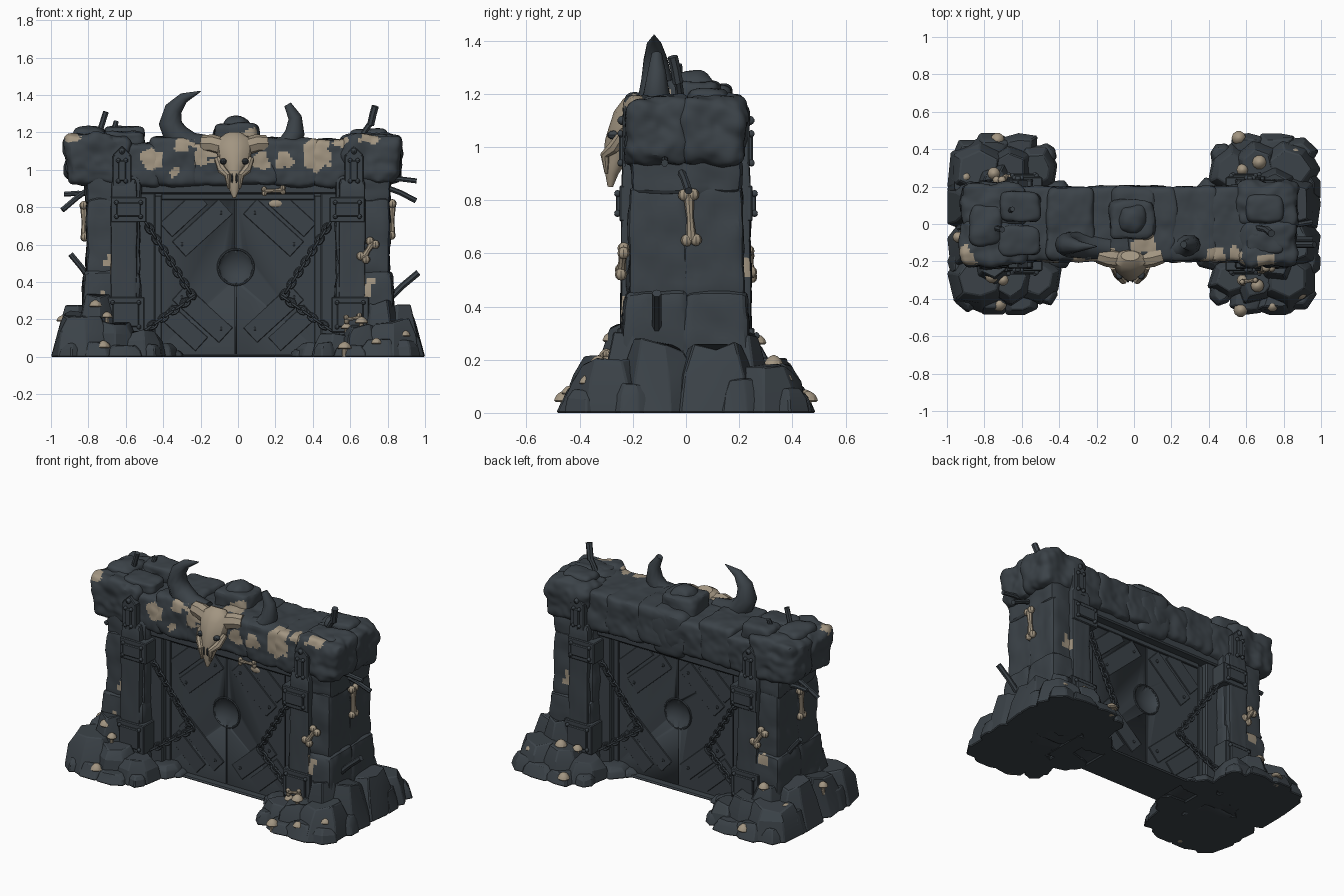
import bpy, bmesh, math, random
from mathutils import Vector as V, Matrix, noise

if "Cube" in bpy.data.objects:
    bpy.data.objects.remove(bpy.data.objects["Cube"])

random.seed(4)
R = random.uniform


def material(name, col):
    m = bpy.data.materials.new(name)
    m.diffuse_color = (*col, 1)
    m.use_nodes = True
    m.node_tree.nodes["Principled BSDF"].inputs["Base Color"].default_value = m.diffuse_color
    return m


SLATE = material("dark_slate", (0.044, 0.055, 0.065))
BONE = material("pale_bone", (0.36, 0.30, 0.22))


def finish(bm, name, mat=SLATE, bevel=0, angle=32):
    bmesh.ops.recalc_face_normals(bm, faces=bm.faces)
    if bevel:
        es = [e for e in bm.edges if e.calc_face_angle(0) > 0.5]
        bmesh.ops.bevel(bm, geom=es, offset=bevel, segments=1, affect='EDGES')
    me = bpy.data.meshes.new(name)
    bm.to_mesh(me)
    bm.free()
    me.materials.append(mat)
    me.materials.append(BONE)
    me.shade_smooth()
    me.set_sharp_from_angle(angle=math.radians(angle))
    ob = bpy.data.objects.new(name, me)
    bpy.context.collection.objects.link(ob)
    return ob


def tube(bm, pts, radii, n=8, closed=False, ref=V((0, 1, 0))):
    """Sweep an ellipse along points; radii are numbers or (a, b) pairs."""
    pts, rings, m = [V(p) for p in pts], [], len(pts)
    for i, p in enumerate(pts):
        a, b = (pts[i - 1], pts[(i + 1) % m]) if closed else (pts[max(i - 1, 0)], pts[min(i + 1, m - 1)])
        d = (b - a).normalized()
        u = d.cross(ref).normalized()
        w = d.cross(u)
        r = radii[i] if isinstance(radii, list) else radii
        ra, rb = r if isinstance(r, tuple) else (r, r)
        rings.append([bm.verts.new(p + u * ra * math.cos(t) + w * rb * math.sin(t))
                      for t in (2 * math.pi * k / n for k in range(n))])
    for i in range(m if closed else m - 1):
        A, B = rings[i], rings[(i + 1) % m]
        for k in range(n):
            bm.faces.new((A[k], A[(k + 1) % n], B[(k + 1) % n], B[k]))
    if not closed:
        bm.faces.new(rings[0])
        bm.faces.new(rings[-1])


def box(bm, lo, hi, rot=0):
    """Box between corners, turned about y."""
    lo, hi = V(lo), V(hi)
    for v in bmesh.ops.create_cube(bm, size=1)['verts']:
        q = V(v.co[i] * abs((hi - lo)[i]) for i in range(3))
        v.co = Matrix.Rotation(rot, 3, 'Y') @ q + (lo + hi) / 2


def ball(bm, c, s, seg=8):
    bmesh.ops.create_uvsphere(bm, u_segments=seg, v_segments=6, radius=1,
                              matrix=Matrix.Translation(c) @ Matrix.Diagonal((*s, 1)))


# worn pale patches: centre and radius
SPOTS = [(-.46, -.2, 1.07, .06), (-.29, -.18, 1.13, .05), (-.17, -.18, 1.13, .09), (.43, -.19, 1.09, .085),
         (.25, -.2, 1.05, .05), (.55, -.18, 1.15, .05), (-.89, -.17, 1.15, .055), (.12, -.2, 1.05, .05),
         (.05, -.1, 1.17, .06), (-.33, -.21, 1.0, .03), (-.68, -.22, .5, .035), (.7, -.22, .38, .04),
         (.7, .22, .55, .04), (-.7, .22, .4, .05), (-.75, -.24, .3, .04), (.7, -.2, 1.17, .05)]


def stone(name, lo, hi, n=12, k=8, amp=.012, taper=1.0, xtaper=1.0):
    """Rounded, weathered block with pale worn patches."""
    lo, hi = (V(map(f, lo, hi)) for f in (min, max))
    c, h, off = (lo + hi) / 2, (hi - lo) / 2, V((R(0, 9), R(0, 9), R(0, 9)))
    bm = bmesh.new()
    bmesh.ops.create_cube(bm, size=2)
    bmesh.ops.subdivide_edges(bm, edges=bm.edges[:], cuts=n, use_grid_fill=True)
    for v in bm.verts:
        p = v.co.copy()
        p /= sum(abs(x) ** k for x in p) ** (1 / k)
        t = (p.z + 1) / 2
        q = c + V((p.x * h.x * (1 + (xtaper - 1) * (1 - t)), p.y * h.y * (1 + (taper - 1) * t), p.z * h.z))
        q += p.normalized() * amp * (noise.noise(q * 9 + off) * 1.2 + noise.noise(q * 23 + off) * .5)
        v.co = (q.x, q.y, max(q.z, 0))
    for f in bm.faces:
        m = f.calc_center_median()
        for s in SPOTS:
            if (m - V(s[:3])).length < s[3] * (.95 + .7 * noise.noise(m * 14) + .3 * noise.noise(m * 40)):
                f.material_index = 1
    return finish(bm, name, angle=24)


# lintel stones and blocky ends
xs = [-.64, -.44, -.24, 0, .2, .42, .64]
for i in range(6):
    stone("lintel_stone", (xs[i] - .03, -.2, .91 + R(-.01, .015)), (xs[i + 1] + .03, .2, 1.16 + R(-.02, .02)), k=9, n=22)
for sy in (-1, 1):
    stone("lintel_end", (-.93, -sy * .02, .92), (-.57, sy * .225, 1.195), k=6, n=20, amp=.02, xtaper=.9)
    stone("lintel_end", (.55, -sy * .02, .93), (.88, sy * .225, 1.19), k=6, n=20, amp=.02, xtaper=.9)
    stone("capital_slab", (-.72, sy * .01, 1.12), (-.5, sy * .17, 1.22 + sy * .015), k=5)
    stone("capital_slab", (.6, sy * .01, 1.1), (.8, sy * .16, 1.205 + sy * .015), k=5)
stone("capital_slab", (-.88, -.12, 1.1), (-.7, .1, 1.225), k=4)
stone("crown_stone", (-.13, -.08, 1.08), (.11, .13, 1.25), k=6)
stone("crown_stone", (-.09, -.06, 1.12), (.07, .11, 1.29), k=2.5, n=8)
stone("back_keystone", (-.13, .0, .88), (.12, .205, 1.18), k=5)

# pillars: stacked outer stones, and inner posts with jambs
bm = bmesh.new()
for sx in (-1, 1):
    for sy in (-1, 1):
        stone("pillar_stone", (sx * .52, -sy * .02, 0), (sx * .83, sy * .245, .46), taper=.93, k=12)
        stone("pillar_stone", (sx * .52, -sy * .02, .42), (sx * .81, sy * .218, .85), taper=.95, k=14)
        stone("pillar_stone", (sx * .52, -sy * .02, .82), (sx * .815, sy * .205, .97), k=12, n=8)
        stone("pillar_post", (sx * .54, sy * .08, 0), (sx * .68, sy * .25, .95), taper=.9, k=16, amp=.006)
    box(bm, (sx * .44, -.15, 0), (sx * .56, .15, .93))
box(bm, (-.54, -.165, .87), (.54, .165, .95))
box(bm, (-.3, -.15, 0), (.3, .15, .015))
finish(bm, "door_frame", bevel=.008)

# double door with a hollow bowl in the middle of each face
bm = bmesh.new()
box(bm, (-.46, -.1, .01), (.46, .1, .89))
door = finish(bm, "door", angle=5)
bm = bmesh.new()
for sy in (-1, 1):
    ball(bm, (-.012, sy * .125, .48), (.1, .06, .1), 24)
    box(bm, (-.016, sy * .09, 0), (-.008, sy * .13, .9))
cut = finish(bm, "bowl_and_seam_cutter")
cut.hide_render = cut.hide_viewport = True
mod = door.modifiers.new("bowl", 'BOOLEAN')
mod.operation, mod.object, mod.use_self = 'DIFFERENCE', cut, True

# boards, border strips, studs and rim on the door faces
bm, rim = bmesh.new(), bmesh.new()
for sy in (-1, 1):
    y0, y1 = sy * .095, sy * .112
    for sx in (-1, 1):
        box(bm, (sx * .41, y0, .02), (sx * .45, y1, .86))
        for z, a in ((.69, 1), (.23, -1)):
            for o, w, l in ((.19, .055, .17), (.29, .05, .13)):
                zz = z + a * (o - .19) * .75
                box(bm, (sx * o - l, y0, zz - w), (sx * o + l, y1 - sy * .006, zz + w), rot=sx * a * .74)
            for o in (.09, .3):
                ball(rim, (sx * o, sy * .108, z + a * (.19 - o) * .8), (.01, .008, .01), 6)
    box(bm, (-.41, y0, .84), (.41, y1, .87))
    ring = [(-.012 + .095 * math.cos(t), sy * .101, .48 + .095 * math.sin(t)) for t in (i * math.pi / 14 for i in range(28))]
    tube(rim, ring, .006, 6, True)
finish(bm, "door_boards", bevel=.003, angle=10)
finish(rim, "door_rim_and_studs")

# iron brackets, straps and bolts; chains between them
bm, chain = bmesh.new(), bmesh.new()
for sx in (-1, 1):
    for sy in (-1, 1):
        for x0, x1, z0, z1, y in ((.49, .68, .72, .855, .25), (.5, .7, .13, .32, .257), (.57, .67, .91, 1.08, .238)):
            box(bm, (sx * x0, sy * .12, z0), (sx * x1, sy * y, z1))
            m = .03
            box(bm, (sx * (x0 + m), sy * .2, z0 + m), (sx * (x1 - m), sy * (y + .014), z1 - m))
            for bx in (x0 + .03, x1 - .03):
                for bz in (z0 + .03, z1 - .03):
                    ball(bm, (sx * bx, sy * (y + .008), bz), (.014, .016, .014), 6)
        box(bm, (sx * .62 - .035, sy * .12, 1.045), (sx * .62 + .035, sy * .238, 1.115), rot=.785)
        ball(bm, (sx * .62, sy * .24, 1.1), (.018, .022, .018), 6)
        P = [V((sx * x, sy * y, z)) for x, y, z in ((.5, .18, .73), (.24, .125, .32), (.5, .18, .14))]
        for a, b in zip(P, P[1:]):
            cnt, d = round((b - a).length / .036), (b - a).normalized()
            side = d.cross(V((0, 1, 0))).normalized()
            for i in range(cnt):
                c, (s, ref) = a.lerp(b, (i + .5) / cnt), ((side, d.cross(side)) if i % 2 else (d.cross(side), side))
                loop = [c + d * .028 * math.cos(t) + s * .018 * math.sin(t) for t in (k * math.pi / 5 for k in range(10))]
                tube(chain, loop, .0075, 5, True, ref)
finish(bm, "iron_brackets", bevel=.005)
finish(chain, "chains")

# rock piles at the feet, kept inside a sloping outline
ROCKS = [(.87, .11, .15, .25), (.83, .29, .16, .19), (.66, .3, .13, .19), (.52, .29, .12, .13), (.61, .41, .1, .07),
         (.76, .42, .1, .09), (.47, .37, .06, .07), (.75, .2, .12, .29), (.93, .2, .08, .13), (.42, .14, .1, .07),
         (.35, .12, .07, .04), (.66, .2, .12, .1), (.88, .37, .09, .08)]
bm = bmesh.new()
for sx in (-1, 1):
    for sy in (-1, 1):
        for x, y, r, h in ROCKS:
            n, a0, h = random.choice((6, 7)), R(0, 6), h * R(.88, 1.12)
            jit = [R(.88, 1.15) for _ in range(n)]
            rings = []
            for z, s in ((0, 1.08), (h * .6, .95), (h, .66)):
                ring = []
                for k in range(n):
                    t = a0 + 2 * math.pi * k / n
                    q = r * s * jit[k]
                    px, py = sx * x + q * math.cos(t), sy * y + q * math.sin(t)
                    lx, ly = 1 - .3 * z, .488 - .5 * z
                    ring.append(bm.verts.new((max(-lx, min(lx, px)), max(-ly, min(ly, py)),
                                              z and z + R(-.12, .1) * h)))
                rings.append(ring)
            for A, B in zip(rings, rings[1:]):
                for k in range(n):
                    bm.faces.new((A[k], A[(k + 1) % n], B[(k + 1) % n], B[k]))
            bm.faces.new(rings[0])
            bm.faces.new(rings[2])
finish(bm, "rock_piles", bevel=.006, angle=20)

# horned skull on the lintel
bm = bmesh.new()
SK = [(1.19, -.17, .05, .03), (1.16, -.185, .09, .055), (1.11, -.205, .095, .07), (1.05, -.225, .085, .07),
      (1.0, -.25, .055, .06), (.94, -.27, .042, .038), (.9, -.28, .03, .025), (.85, -.285, .008, .01)]
tube(bm, [(-.02, y, z) for z, y, *_ in SK], [(a, b) for *_, a, b in SK], 12)
for s in (-1, 1):
    tube(bm, [(-.02 + s * x, y, z) for x, y, z in ((.05, -.19, 1.12), (.12, -.18, 1.14), (.17, -.165, 1.14))], [.05, .05, .045])
    tube(bm, [(-.02 + s * x, y, z) for x, y, z in ((.09, -.23, 1.06), (.065, -.27, 1.0), (.035, -.305, .97), (.03, -.3, .9))],
         [.018, .025, .018, .006])
finish(bm, "skull", BONE, angle=30)
bm = bmesh.new()
for s in (-1, 1):
    ball(bm, (-.02 + s * .058, -.272, 1.045), (.02, .025, .017), 10)
    ball(bm, (-.02 + s * .012, -.3, .955), (.006, .013, .028), 8)
finish(bm, "skull_hollows")
bm = bmesh.new()
tube(bm, [(-.13, -.13, 1.12), (-.25, -.12, 1.13), (-.33, -.11, 1.18), (-.362, -.11, 1.25), (-.345, -.115, 1.325),
          (-.29, -.12, 1.385), (-.2, -.12, 1.42)], [.06, .07, .072, .062, .047, .028, .003], 10)
tube(bm, [(.1, -.13, 1.1), (.19, -.13, 1.1), (.27, -.12, 1.13), (.305, -.11, 1.2), (.305, -.11, 1.28), (.265, -.11, 1.35)],
     [.055, .066, .062, .052, .036, .02], 10)
finish(bm, "horns", angle=40)

# broken shafts stuck in the stone
bm = bmesh.new()
for a, b, r in (((-.75, -.02, 1.16), (-.705, -.03, 1.31), .016), ((-.68, .06, 1.15), (-.65, .08, 1.26), .014),
                ((.66, -.02, 1.17), (.71, -.03, 1.25), .016), ((.71, -.03, 1.24), (.735, -.05, 1.34), .02),
                ((.78, -.08, .95), (.955, -.08, .94), .014), ((.78, -.02, .91), (.95, .01, .835), .015),
                ((-.78, .02, .91), (-.94, -.02, .785), .015), ((-.78, .08, .87), (-.93, .08, .87), .014),
                ((-.78, .1, .4), (-.895, .1, .55), .016), ((.8, -.11, .3), (.965, -.11, .45), .018)):
    tube(bm, [a, V(a).lerp(V(b), .5) + V((0, 0, .006)), b], r, 7)
finish(bm, "broken_shafts")

# loose bones and a pale chip on the door
bm = bmesh.new()
for a, b, r in (((.825, .01, .82), (.82, .02, .65), .017), ((-.825, -.01, .81), (-.82, -.02, .64), .017),
                ((.67, -.245, .53), (.72, -.235, .61), .017), ((.14, -.175, .885), (.24, -.175, .892), .011),
                ((-.67, .245, .52), (-.72, .235, .6), .017), ((.58, -.31, .2), (.65, -.3, .21), .011)):
    a, b = V(a), V(b)
    d = (b - a).normalized()
    tube(bm, [a, a.lerp(b, .5), b], [r * 1.2, r * .8, r * 1.2], 8)
    side = d.cross(V((1, 0, 0) if abs(a.x) > .8 else (0, 1, 0))).normalized()
    for p in (a, b):
        for s in (-1, 1):
            ball(bm, p + side * s * r, (r * 1.35,) * 3)
ball(bm, (.2, -.108, .82), (.035, .006, .02))
finish(bm, "bones", BONE)

# mushrooms on the rocks
bm = bmesh.new()
for x, y, z, r in ((-.73, .45, .06, .038), (-.75, .27, .27, .034), (-.72, -.43, .06, .038), (-.76, -.28, .28, .036),
                   (-.94, -.07, .2, .03), (-.9, .25, .17, .03), (.56, .46, .055, .038), (.86, .37, .13, .034),
                   (.58, .29, .17, .032), (.67, .33, .19, .038), (.57, -.46, .055, .038), (.89, -.37, .12, .034),
                   (.58, -.3, .16, .03), (.66, -.33, .19, .036), (.74, -.44, .08, .03), (-.7, -.3, .22, .03)):
    tube(bm, [(x, y, max(0, z - .06)), (x, y, z)], [r * .42, r * .3], 7)
    tube(bm, [(x, y, z + q * r) for q in (-.35, -.2, .25, .6, .72)], [r * q for q in (.85, 1, .8, .4, .08)], 10)
finish(bm, "mushrooms", BONE)
